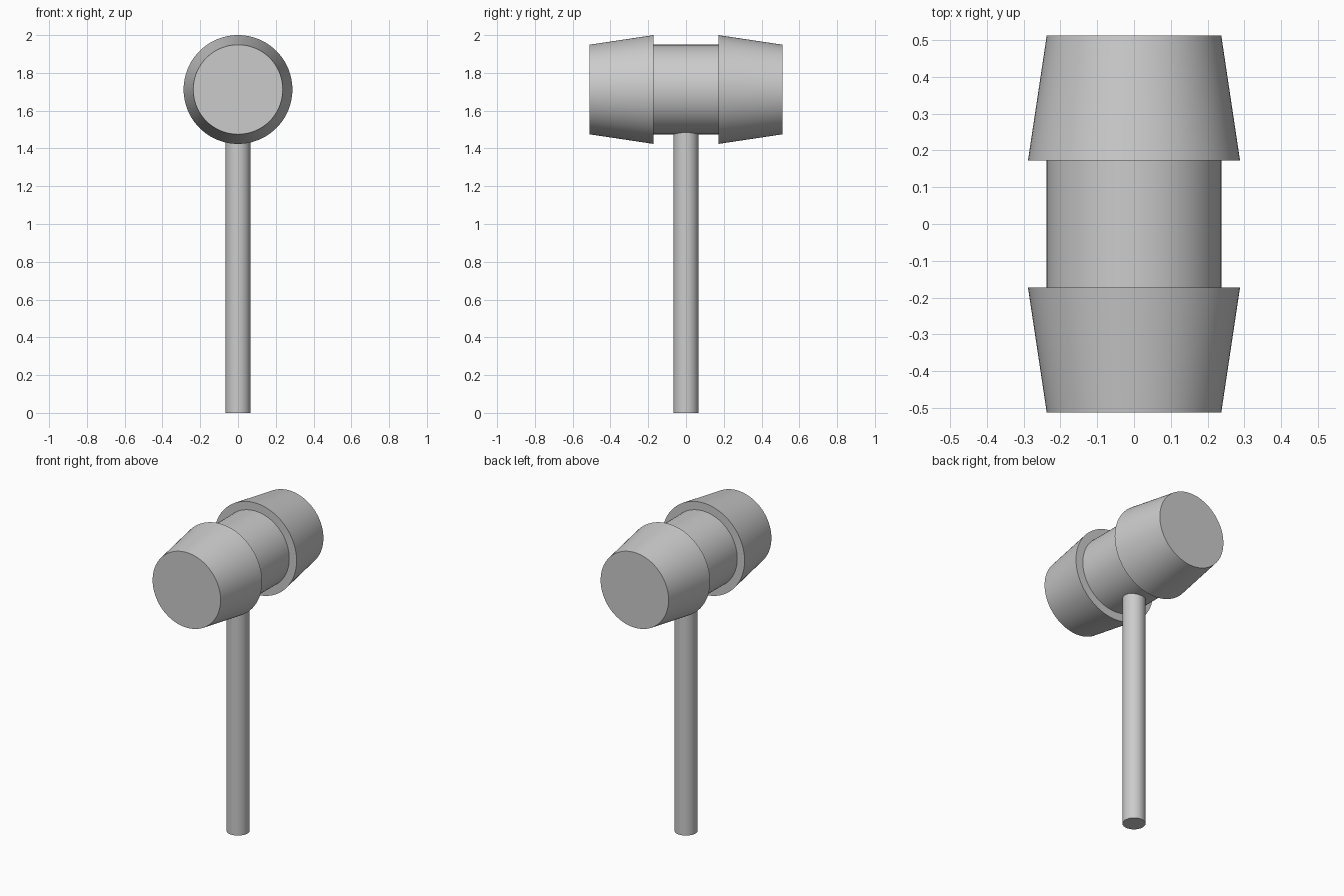
import bpy, bmesh, math
from mathutils import Matrix

if "Cube" in bpy.data.objects:
    bpy.data.objects.remove(bpy.data.objects["Cube"])

SIDES = 96


def lathe(name, profile, sides, matrix):
    """Turn a (radius, height) profile around z, cap both ends, then place it."""
    bm = bmesh.new()
    rings = []
    for r, h in profile:
        rings.append([bm.verts.new((r * math.cos(2 * math.pi * i / sides),
                                    r * math.sin(2 * math.pi * i / sides), h))
                      for i in range(sides)])
    for a, b in zip(rings, rings[1:]):
        for i in range(sides):
            j = (i + 1) % sides
            bm.faces.new((a[i], a[j], b[j], b[i]))
    bm.faces.new(rings[0][::-1])
    bm.faces.new(rings[-1])
    bmesh.ops.recalc_face_normals(bm, faces=bm.faces)
    mesh = bpy.data.meshes.new(name)
    bm.to_mesh(mesh)
    bm.free()
    obj = bpy.data.objects.new(name, mesh)
    bpy.context.collection.objects.link(obj)
    obj.matrix_world = matrix
    bpy.ops.object.select_all(action='DESELECT')
    obj.select_set(True)
    bpy.context.view_layer.objects.active = obj
    bpy.ops.object.shade_smooth_by_angle(angle=math.radians(30))
    return obj


# Mallet head: two tapered ends stepped down to a narrower waist, axis along y
half = [(0.237, 0.172), (0.288, 0.172), (0.237, 0.512)]
profile = [(r, -h) for r, h in reversed(half)] + half
lathe("mallet_head", profile, SIDES,
      Matrix.Translation((0, 0, 1.712)) @ Matrix.Rotation(math.pi / 2, 4, 'X'))

# Handle: straight round shaft, its top end set just inside the waist
lathe("handle", [(0.066, 0), (0.066, 1.49)], 48, Matrix.Identity(4))
